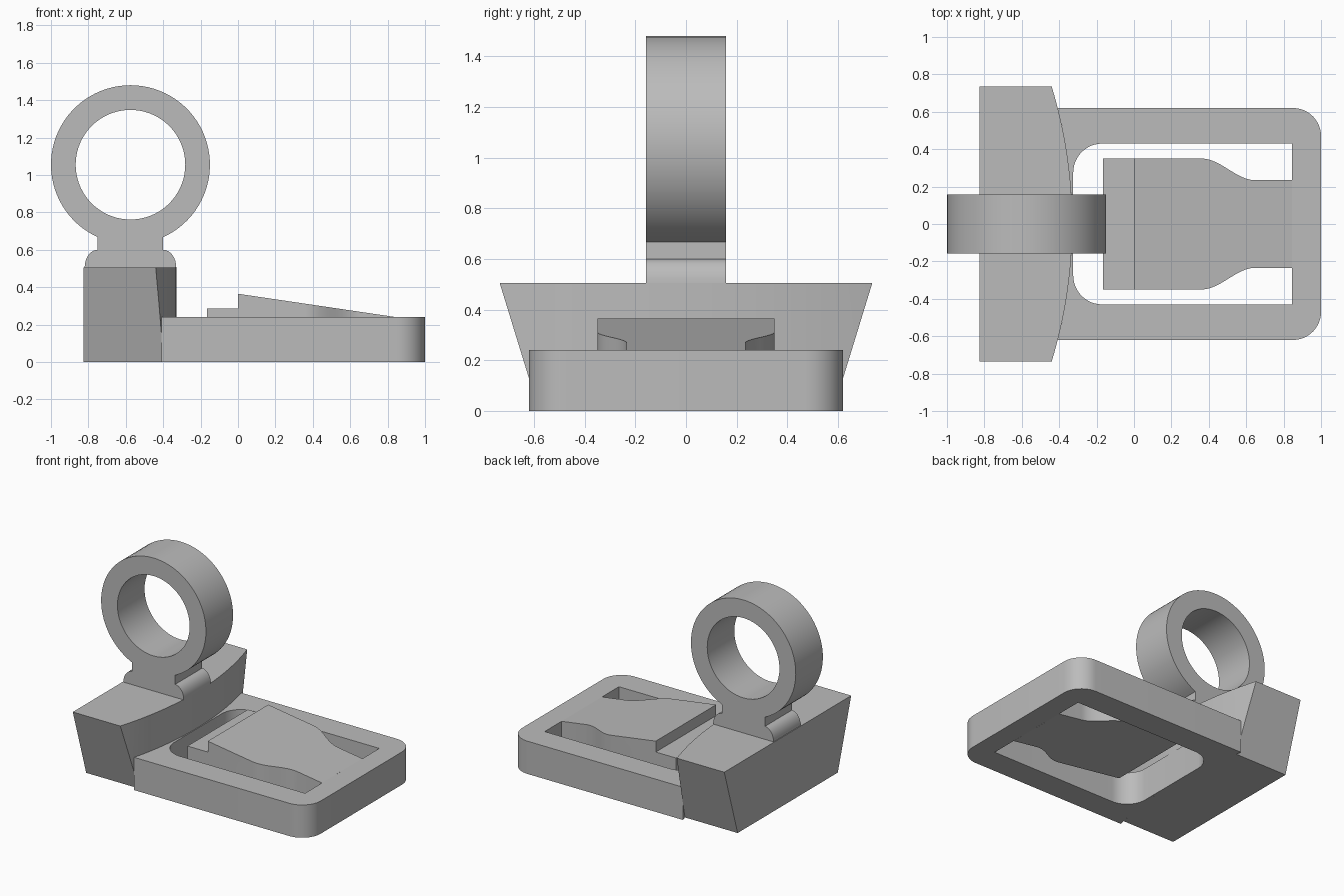
import bpy, bmesh
from math import sin, cos, pi, sqrt, asin, radians

if "Cube" in bpy.data.objects:
    bpy.data.objects.remove(bpy.data.objects["Cube"], do_unlink=True)

grey = bpy.data.materials.new("plain_grey")
grey.use_nodes = True
grey.diffuse_color = (0.5, 0.5, 0.5, 1)
grey.node_tree.nodes["Principled BSDF"].inputs["Base Color"].default_value = (0.5, 0.5, 0.5, 1)


def arc(cx, cy, r, start, end, n=12):
    """Points on an arc, angles in degrees."""
    steps = [radians(start + (end - start) * i / n) for i in range(n + 1)]
    return [(cx + r * cos(a), cy + r * sin(a)) for a in steps]


def prism(name, outline, axis, lo, hi):
    """Extrude a flat outline along an axis."""
    place = {"x": lambda a, b, h: (h, a, b),
             "y": lambda a, b, h: (a, h, b),
             "z": lambda a, b, h: (a, b, h)}[axis]
    bm = bmesh.new()
    low, high = ([bm.verts.new(place(a, b, h)) for a, b in outline] for h in (lo, hi))
    bm.faces.new(low)
    bm.faces.new(high)
    for i in range(len(low)):
        j = (i + 1) % len(low)
        bm.faces.new((low[i], low[j], high[j], high[i]))
    bmesh.ops.recalc_face_normals(bm, faces=bm.faces)
    mesh = bpy.data.meshes.new(name)
    bm.to_mesh(mesh)
    bm.free()
    mesh.materials.append(grey)
    ob = bpy.data.objects.new(name, mesh)
    bpy.context.collection.objects.link(ob)
    return ob


def select(ob):
    bpy.ops.object.select_all(action="DESELECT")
    ob.select_set(True)
    bpy.context.view_layer.objects.active = ob


def shape(ob, tool, operation):
    """Cut or intersect a part with a tool, then drop the tool."""
    mod = ob.modifiers.new("shape", "BOOLEAN")
    mod.operation, mod.solver, mod.object = operation, "EXACT", tool
    select(ob)
    bpy.ops.object.modifier_apply(modifier=mod.name)
    bpy.data.objects.remove(tool, do_unlink=True)
    bpy.ops.object.shade_smooth_by_angle(angle=radians(30))


def mirrored(half):
    """Close an outline by mirroring its +y half."""
    return half + [(x, -y) for x, y in reversed(half)]


# Rear block: bowed front face, sides leaning outwards
BOW, FRONT = 2.51, -0.33


def bow(half_width, n=24):
    a = math_angle = asin(half_width / BOW) * 180 / pi
    return arc(FRONT - BOW, 0, BOW, -a, a, n)


block = prism("rear_block", [(-0.825, -0.735)] + bow(0.735) + [(-0.825, 0.735)], "z", -0.1, 0.6)
sides = prism("block_sides", [(-0.58, 0), (0.58, 0), (0.735, 0.505), (-0.735, 0.505)], "x", -1, 0)
shape(block, sides, "INTERSECT")

# Base frame with rounded corners, fitted to the bowed face
outline = (list(reversed(bow(0.62))) + arc(0.85, -0.47, 0.15, -90, 0) + arc(0.85, 0.47, 0.15, 0, 90))
frame = prism("base_frame", outline, "z", 0, 0.24)
window = mirrored(arc(-0.17, 0.275, 0.155, 180, 90) + [(0.845, 0.43)])
shape(frame, prism("window_cutter", window, "z", -0.1, 0.4), "DIFFERENCE")

# Spring tongue: waisted plan, wedge-shaped side profile
N = 16
waist = [(0.36 + 0.29 * i / N, 0.292 + 0.058 * cos(pi * i / N)) for i in range(N + 1)]
tongue = prism("spring_tongue", mirrored([(-0.165, 0.35)] + waist + [(0.845, 0.234)]), "z", -0.1, 0.5)
wedge = [(-0.165, 0.145), (0.9, -0.008), (0.9, 0.232), (0, 0.365), (0, 0.285), (-0.165, 0.285)]
wedge = [(-0.2 if x < -0.1 else x, z) for x, z in wedge]
shape(tongue, prism("wedge_profile", wedge, "y", -0.5, 0.5), "INTERSECT")

# Upright ring on a short neck with rounded shoulders
CX, CZ, R, NECK = -0.575, 1.055, 0.425, 0.175
gap = asin(NECK / R) * 180 / pi
ring_outline = arc(CX, CZ, R, -90 + gap, 270 - gap, 72)
shoulder = [(NECK + 0.07 * sin(pi / 2 * i / 8), 0.505 + 0.095 * cos(pi / 2 * i / 8)) for i in range(9)]
ring_outline += [(CX - x, z) for x, z in shoulder]
ring_outline += [(CX + x, z) for x, z in reversed(shoulder)]
ring = prism("ring_and_neck", ring_outline, "y", -0.157, 0.157)
hole = prism("ring_hole", arc(CX, CZ, 0.293, 0, 355, 71), "y", -0.3, 0.3)
shape(ring, hole, "DIFFERENCE")
